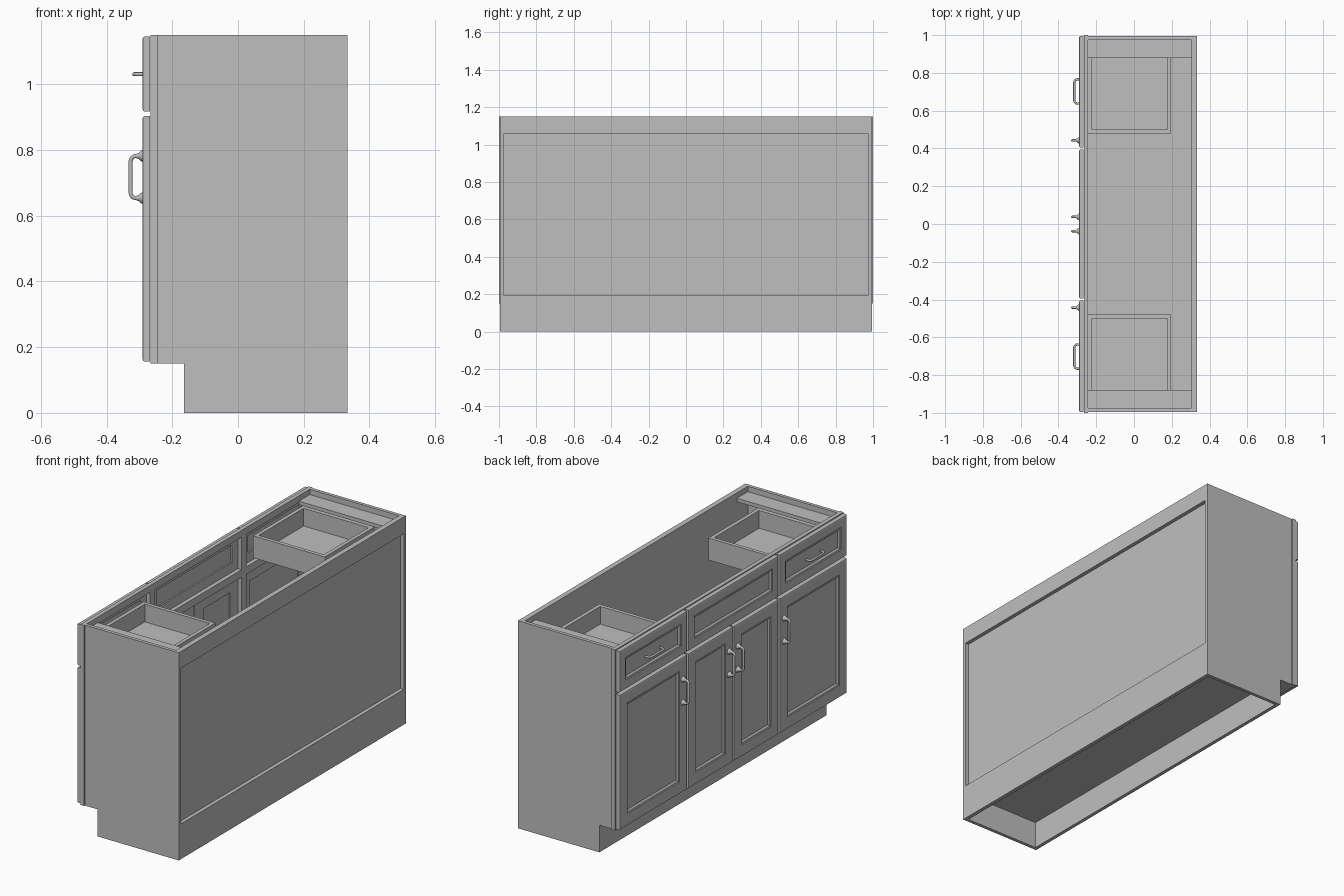
import bpy, bmesh, math
from mathutils import Vector

cube = bpy.data.objects.get("Cube")
if cube:
    bpy.data.objects.remove(cube, do_unlink=True)

GREY = (0.52, 0.52, 0.52, 1.0)
mat = bpy.data.materials.new("plain grey")
mat.use_nodes = True
mat.diffuse_color = GREY
mat.node_tree.nodes["Principled BSDF"].inputs["Base Color"].default_value = GREY


def add_object(name, bm):
    bmesh.ops.recalc_face_normals(bm, faces=bm.faces)
    mesh = bpy.data.meshes.new(name)
    bm.to_mesh(mesh)
    bm.free()
    mesh.materials.append(mat)
    obj = bpy.data.objects.new(name, mesh)
    bpy.context.scene.collection.objects.link(obj)
    return obj


def box_into(bm, x, y, z):
    verts = bmesh.ops.create_cube(bm, size=1)["verts"]
    for v in verts:
        v.co = [lo + (c + 0.5) * (hi - lo) for c, (lo, hi) in zip(v.co, (x, y, z))]


def boxes(name, *parts):
    bm = bmesh.new()
    for part in parts:
        box_into(bm, *part)
    return add_object(name, bm)


def rings_panel(name, y, z, profile):
    """Door or drawer front: nested rectangles, each given as (inset, x)."""
    bm = bmesh.new()
    rings = []
    for inset, x in profile:
        y0, y1, z0, z1 = y[0] + inset, y[1] - inset, z[0] + inset, z[1] - inset
        rings.append([bm.verts.new((x, a, b)) for a, b in
                      ((y0, z0), (y1, z0), (y1, z1), (y0, z1))])
    for a, b in zip(rings, rings[1:]):
        for i in range(4):
            j = (i + 1) % 4
            bm.faces.new((a[i], a[j], b[j], b[i]))
    bm.faces.new(rings[0])
    bm.faces.new(rings[-1])
    return add_object(name, bm)


def pull(name, y, z, direction, length, reach, flared):
    """Bar pull: round rod swept along a rounded bracket, with optional flared feet."""
    along = Vector(direction)
    base = Vector((FRONT, y, z))
    out = Vector((-1, 0, 0))
    h, r, k = length / 2, 0.006, 0.016
    path = [(-h, -0.002), (-h, reach - k)]
    path += [(-h + k * (1 - math.cos(t)), reach - k + k * math.sin(t))
             for t in (math.pi / 8 * i for i in range(1, 5))]
    path += [(-a, b) for a, b in reversed(path)]
    side = along.cross(out)
    bm = bmesh.new()
    rings = []
    pts = [base + along * a + out * b for a, b in path]
    for i, p in enumerate(pts):
        tangent = (pts[min(i + 1, len(pts) - 1)] - pts[max(i - 1, 0)]).normalized()
        normal = tangent.cross(side).normalized()
        rings.append([bm.verts.new(p + r * (math.cos(t) * normal + math.sin(t) * side))
                      for t in (math.tau * j / 12 for j in range(12))])
    for a, b in zip(rings, rings[1:]):
        for j in range(12):
            bm.faces.new((a[j], a[j - 1], b[j - 1], b[j]))
    bm.faces.new(rings[0])
    bm.faces.new(rings[-1])
    if flared:
        for s in (-h, h):
            feet = []
            for radius, d in ((0.017, 0), (0.016, 0.004), (0.010, 0.010), (0.006, 0.020)):
                feet.append([bm.verts.new(base + along * (s + radius * math.cos(t))
                                          + out * d + side * radius * math.sin(t))
                             for t in (math.tau * j / 16 for j in range(16))])
            for a, b in zip(feet, feet[1:]):
                for j in range(16):
                    bm.faces.new((a[j], a[j - 1], b[j - 1], b[j]))
            bm.faces.new(feet[0])
    obj = add_object(name, bm)
    bpy.ops.object.select_all(action="DESELECT")
    obj.select_set(True)
    bpy.context.view_layer.objects.active = obj
    bpy.ops.object.shade_smooth_by_angle(angle=math.radians(40))


TOP, BACK, FRONT = 1.15, 0.333, -0.291
FRAME = (-0.266, -0.243)
IN = 0.975          # inner face of the side panels
OUT = 0.994         # outer face of the side panels

# Side panels with the toe-kick notch
for side, s in (("left", 1), ("right", -1)):
    bm = bmesh.new()
    outline = ((FRAME[1], 0.15), (-0.165, 0.15), (-0.165, 0), (BACK, 0),
               (BACK, TOP), (FRAME[1], TOP))
    face = bm.faces.new([bm.verts.new((x, s * IN, z)) for x, z in outline])
    new = bmesh.ops.extrude_face_region(bm, geom=[face])["geom"]
    bmesh.ops.translate(bm, vec=(0, s * (OUT - IN), 0),
                        verts=[g for g in new if isinstance(g, bmesh.types.BMVert)])
    add_object(side + "_side_panel", bm)

# Carcass: floor, toe board, back rails and recessed back panel
boxes("cabinet_floor", ((FRAME[1], 0.312), (-IN, IN), (0.15, 0.172)))
boxes("toe_board", ((-0.165, -0.145), (-IN, IN), (0, 0.15)))
boxes("back_rails", ((0.312, BACK), (-IN, IN), (0, 0.195)),
      ((0.312, BACK), (-IN, IN), (1.057, TOP)))
boxes("back_panel", ((0.304, 0.312), (-IN, IN), (0.15, TOP)))

# Face frame: stiles and rails
stiles = [(FRAME, y, (0.15, TOP)) for y in
          ((-1, -0.955), (-0.422, -0.378), (0.378, 0.422), (0.955, 1))]
bays = ((-0.955, -0.422), (-0.378, 0.378), (0.422, 0.955))
rails = [(FRAME, y, z) for y in bays
         for z in ((0.15, 0.19), (0.89, 0.932), (1.112, TOP))]
boxes("face_frame", *stiles, *rails)

# Top braces at both ends
for side, s in (("left", 1), ("right", -1)):
    boxes(side + "_top_brace",
          ((FRAME[1], 0.304), sorted((s * 0.88, s * IN)), (1.10, 1.12)))

# Open drawer boxes
for side, s in (("left", 1), ("right", -1)):
    a, b, t = 0.478, 0.912, 0.021
    x0, x1, z = -0.243, 0.197, (0.96, 1.082)
    boxes(side + "_drawer_box",
          ((x0, x1), sorted((s * a, s * (a + t))), z),
          ((x0, x1), sorted((s * (b - t), s * b)), z),
          ((x1 - t, x1), sorted((s * (a + t), s * (b - t))), z),
          ((x0, x0 + t), sorted((s * (a + t), s * (b - t))), z),
          ((x0 + t, x1 - t), sorted((s * (a + t), s * (b - t))), (0.972, 0.984)))


def door_profile(w):
    return ((w + 0.006, -0.276), (w + 0.006, -0.268), (0, -0.268), (0, -0.284),
            (0.003, -0.289), (0.009, FRONT), (w - 0.008, FRONT), (w - 0.005, -0.287),
            (w, -0.286), (w + 0.008, -0.280))


# Doors and drawer fronts
DOOR_Z, DRAWER_Z = (0.156, 0.904), (0.917, 1.146)
for side, s in (("left", 1), ("right", -1)):
    outer = sorted((s * 0.405, s * 0.995))
    inner = sorted((s * 0.004, s * 0.395))
    rings_panel(side + "_outer_door", outer, DOOR_Z, door_profile(0.075))
    rings_panel(side + "_inner_door", inner, DOOR_Z, door_profile(0.075))
    rings_panel(side + "_drawer_front", outer, DRAWER_Z, door_profile(0.06))
    pull(side + "_outer_door_pull", s * 0.443, 0.718, (0, 0, 1), 0.128, 0.036, True)
    pull(side + "_inner_door_pull", s * 0.038, 0.718, (0, 0, 1), 0.128, 0.036, True)
    pull(side + "_drawer_pull", s * 0.702, 1.031, (0, 1, 0), 0.128, 0.025, False)
rings_panel("middle_drawer_front", (-0.395, 0.395), DRAWER_Z, door_profile(0.06))
